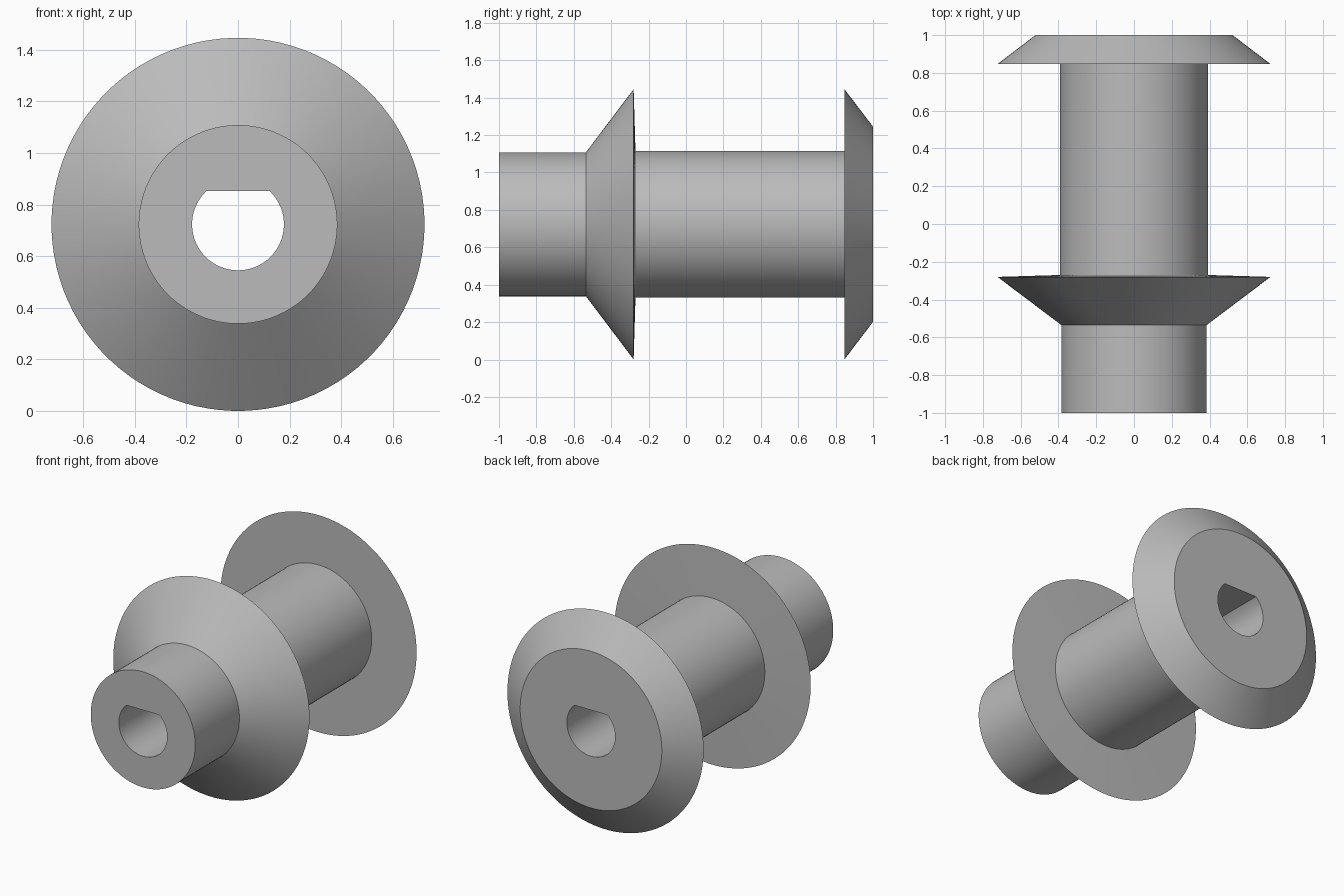
import bpy
import bmesh
from math import sin, cos, pi, radians

cube = bpy.data.objects.get("Cube")
if cube:
    bpy.data.objects.remove(cube, do_unlink=True)

SEGMENTS = 96
RIM = 0.723      # flange radius, also the axis height
HUB = 0.385
CORE = 0.392
BORE = 0.178
FLAT = 0.13      # height of the bore's flat above the axis

grey = bpy.data.materials.new("plain grey")
grey.use_nodes = True
grey.diffuse_color = (0.5, 0.5, 0.5, 1)
grey.node_tree.nodes["Principled BSDF"].inputs["Base Color"].default_value = (0.5, 0.5, 0.5, 1)


def add_ring(bm, y, radius, flat=None):
    """Ring of vertices around the y axis, cut off on top at height flat."""
    verts = []
    for i in range(SEGMENTS):
        angle = 2 * pi * (i + 0.5) / SEGMENTS
        r = radius
        if flat and sin(angle) > 0:
            r = min(r, flat / sin(angle))
        verts.append(bm.verts.new((r * cos(angle), y, RIM + r * sin(angle))))
    return verts


# Outer profile as (y, radius), from the front end to the back end
profile = [
    (-1.0, HUB), (-0.535, HUB),           # front hub
    (-0.28, RIM), (-0.27, CORE),          # front conical flange
    (0.847, CORE),                        # winding core
    (0.847, RIM), (1.0, 0.522),           # back bevelled flange
]

bm = bmesh.new()
rings = [add_ring(bm, y, r) for y, r in profile]

# D-shaped through bore, closing the profile into a loop
rings += [add_ring(bm, y, BORE, FLAT) for y in (1.0, -1.0)]

for a, b in zip(rings, rings[1:] + rings[:1]):
    for i in range(SEGMENTS):
        j = (i + 1) % SEGMENTS
        bm.faces.new((a[i], a[j], b[j], b[i]))
bmesh.ops.recalc_face_normals(bm, faces=bm.faces)

mesh = bpy.data.meshes.new("flanged_spool")
bm.to_mesh(mesh)
bm.free()
mesh.materials.append(grey)
spool = bpy.data.objects.new("flanged_spool", mesh)
bpy.context.collection.objects.link(spool)

bpy.ops.object.select_all(action='DESELECT')
spool.select_set(True)
bpy.context.view_layer.objects.active = spool
bpy.ops.object.shade_smooth_by_angle(angle=radians(30))
